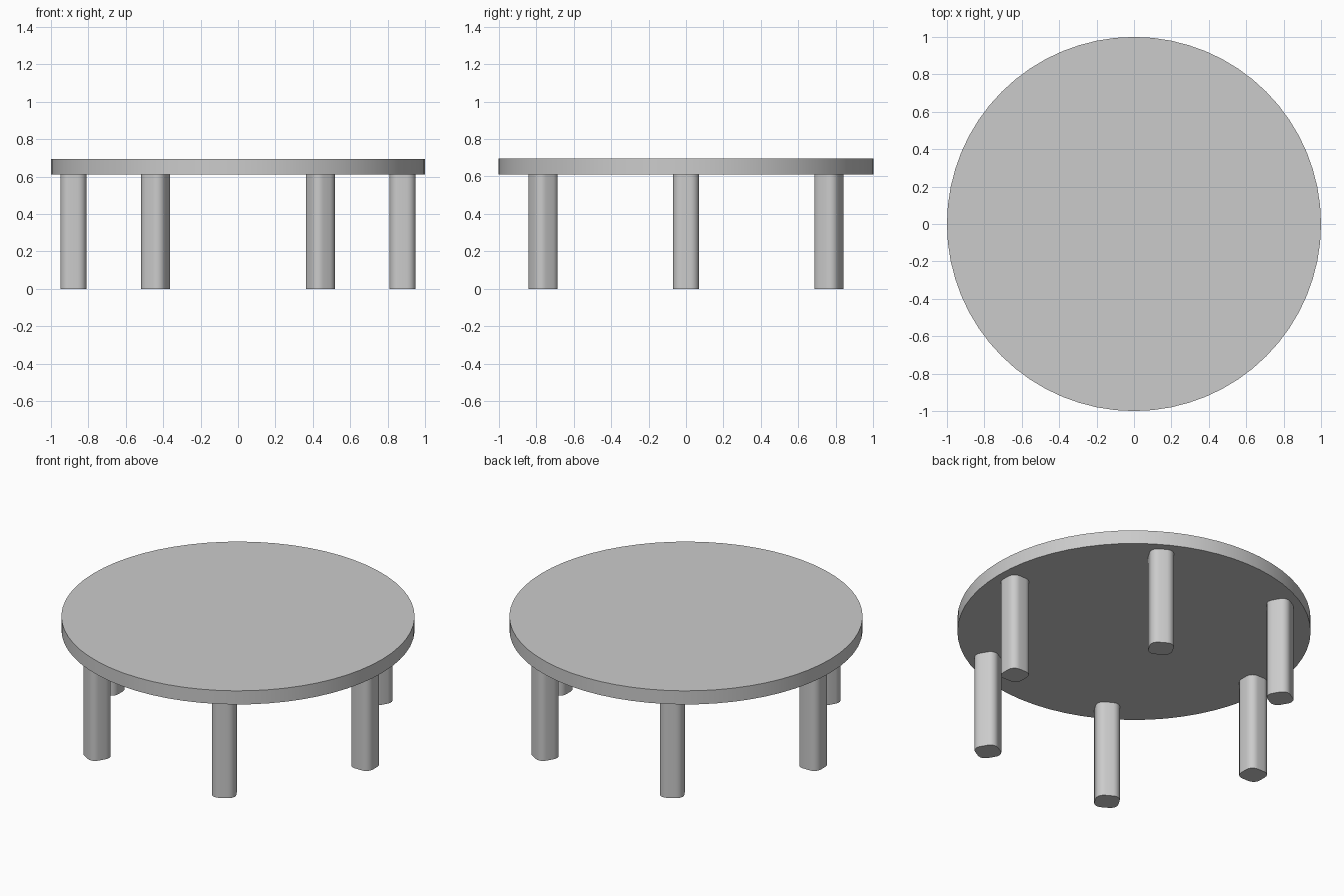
import bpy
import bmesh
import math
from mathutils import Matrix

TOP_Z, UNDER_Z = 0.695, 0.61
LEG_WIDTH, LEG_CORNER, LEG_RING = 0.138, 0.046, 0.88
LEG_COUNT = 6

cube = bpy.data.objects.get("Cube")
if cube:
    bpy.data.objects.remove(cube, do_unlink=True)

# Single plain grey finish
grey = bpy.data.materials.new("plain_grey")
grey.use_nodes = True
colour = (0.6, 0.6, 0.6, 1)
grey.diffuse_color = colour
grey.node_tree.nodes["Principled BSDF"].inputs["Base Color"].default_value = colour


def add_object(name, bm):
    mesh = bpy.data.meshes.new(name)
    bm.to_mesh(mesh)
    bm.free()
    mesh.materials.append(grey)
    obj = bpy.data.objects.new(name, mesh)
    bpy.context.collection.objects.link(obj)
    bpy.ops.object.select_all(action="DESELECT")
    obj.select_set(True)
    bpy.context.view_layer.objects.active = obj
    bpy.ops.object.shade_smooth_by_angle(angle=math.radians(30))
    return obj


# Round table top
bm = bmesh.new()
bmesh.ops.create_cone(
    bm, cap_ends=True, segments=64, radius1=1, radius2=1, depth=TOP_Z - UNDER_Z,
    matrix=Matrix.Translation((0, 0, (TOP_Z + UNDER_Z) / 2)))
add_object("table_top", bm)

# Square legs with rounded corners, each turned to face the centre
for i in range(LEG_COUNT):
    bm = bmesh.new()
    bmesh.ops.create_cube(bm, size=1)
    bmesh.ops.scale(bm, vec=(LEG_WIDTH, LEG_WIDTH, UNDER_Z), verts=bm.verts)
    upright = [e for e in bm.edges if abs(e.verts[0].co.z - e.verts[1].co.z) > LEG_WIDTH]
    bmesh.ops.bevel(bm, geom=upright, offset=LEG_CORNER, segments=6,
                    profile=0.5, affect="EDGES")
    leg = add_object(f"leg_{i + 1}", bm)
    angle = math.tau * i / LEG_COUNT
    leg.location = (LEG_RING * math.cos(angle), LEG_RING * math.sin(angle), UNDER_Z / 2)
    leg.rotation_euler.z = angle
